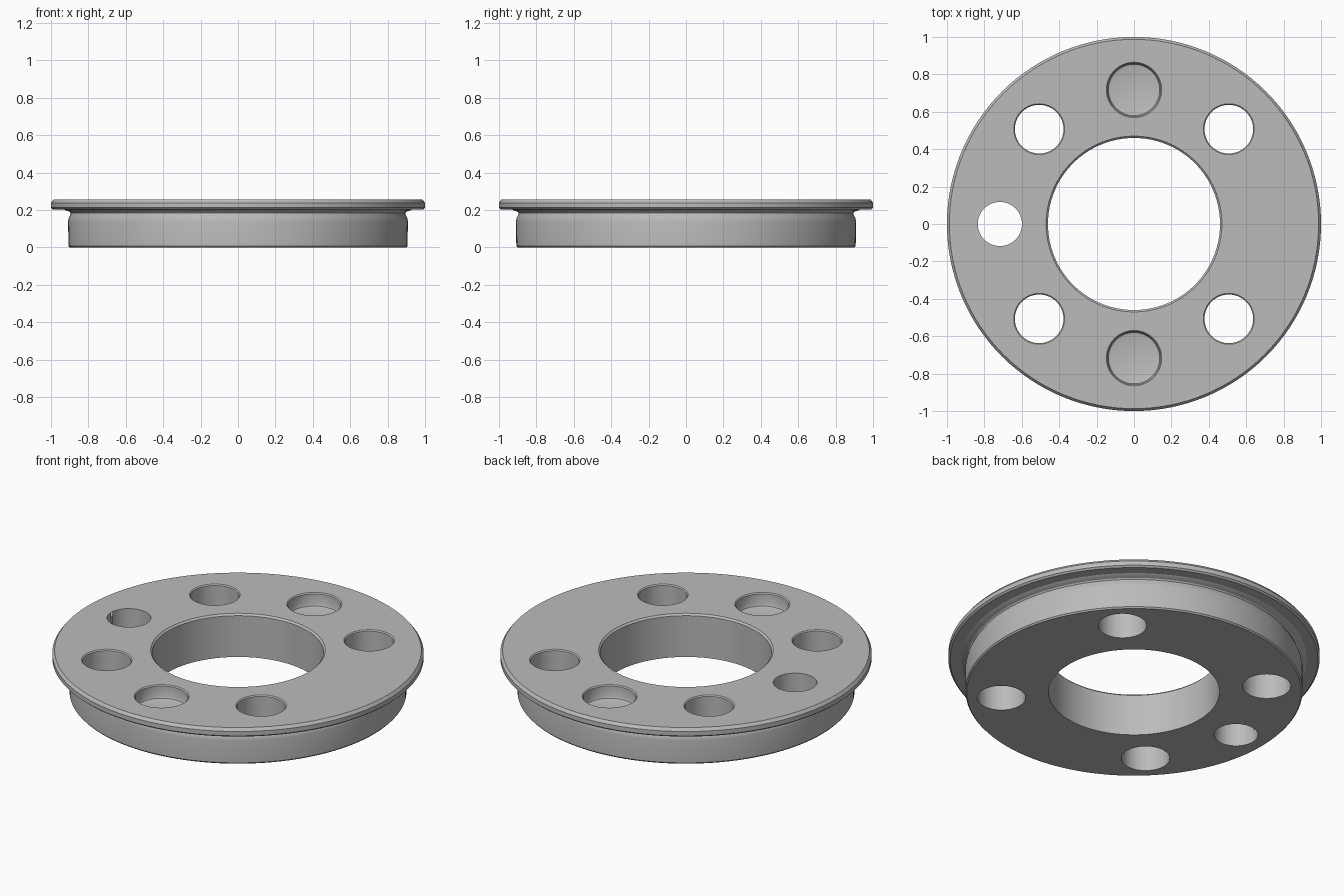
import bpy, bmesh, math
from mathutils import Matrix, Vector

old = bpy.data.objects.get("Cube")
if old:
    bpy.data.objects.remove(old, do_unlink=True)

grey = bpy.data.materials.new("plain grey metal")
grey.use_nodes = True
colour = (0.5, 0.5, 0.5, 1)
grey.diffuse_color = colour
grey.node_tree.nodes["Principled BSDF"].inputs["Base Color"].default_value = colour


def lathe(name, profile, steps, closed=False, loc=(0, 0, 0)):
    """Revolve (radius, height) points; open profiles get flat caps."""
    bm = bmesh.new()
    rings = [[bm.verts.new((r * math.cos(2 * math.pi * i / steps),
                            r * math.sin(2 * math.pi * i / steps), z))
              for i in range(steps)] for r, z in profile]
    pairs = list(zip(rings, rings[1:]))
    if closed:
        pairs.append((rings[-1], rings[0]))
    else:
        bm.faces.new(rings[0])
        bm.faces.new(rings[-1])
    for a, b in pairs:
        for i in range(steps):
            j = (i + 1) % steps
            bm.faces.new((a[i], a[j], b[j], b[i]))
    bmesh.ops.recalc_face_normals(bm, faces=bm.faces)
    bm.transform(Matrix.Translation(Vector(loc)))
    mesh = bpy.data.meshes.new(name)
    bm.to_mesh(mesh)
    bm.free()
    mesh.materials.append(grey)
    ob = bpy.data.objects.new(name, mesh)
    bpy.context.collection.objects.link(ob)
    return ob


TOP = 0.255

# Flanged ring: bore, straight rim, undercut neck and thin flange
ring = lathe("flanged_ring", [
    (0.46, 0), (0.9, 0), (0.907, 0.008), (0.908, 0.14), (0.905, 0.158),
    (0.896, 0.174), (0.894, 0.184), (0.9, 0.191), (0.92, 0.197),
    (0.93, 0.203), (0.99, 0.203), (1.0, 0.212), (1.0, 0.238),
    (0.987, TOP), (0.47, TOP), (0.46, 0.245)], 128, closed=True)

# Cutters: four bolt holes, one smaller pin hole, two blind pockets
bolt = [(0.13, -0.1), (0.13, TOP - 0.006), (0.136, TOP), (0.136, 0.4)]
pin = [(0.118, -0.1), (0.118, 0.4)]
pocket = [(0.125, 0.175), (0.137, 0.179), (0.142, 0.19),
          (0.142, TOP - 0.006), (0.148, TOP), (0.148, 0.4)]
cutters = [lathe("bolt_hole_cutter", bolt, 64, loc=(sx * 0.507, sy * 0.507, 0))
           for sx in (-1, 1) for sy in (-1, 1)]
cutters.append(lathe("pin_hole_cutter", pin, 64, loc=(-0.717, 0, 0)))
cutters += [lathe("pocket_cutter", pocket, 64, loc=(0, sy * 0.717, 0))
            for sy in (-1, 1)]

for cutter in cutters:
    cutter.hide_render = True
    mod = ring.modifiers.new(cutter.name, "BOOLEAN")
    mod.operation = "DIFFERENCE"
    mod.solver = "EXACT"
    mod.object = cutter

# Bake the cuts, remove the cutters, then shade smooth with sharp edges
bpy.context.view_layer.update()
evaluated = ring.evaluated_get(bpy.context.evaluated_depsgraph_get())
cut_mesh = bpy.data.meshes.new_from_object(evaluated)
ring.modifiers.clear()
ring.data = cut_mesh
for cutter in cutters:
    bpy.data.objects.remove(cutter, do_unlink=True)

bpy.ops.object.select_all(action="DESELECT")
ring.select_set(True)
bpy.context.view_layer.objects.active = ring
bpy.ops.object.shade_smooth_by_angle(angle=math.radians(30))
